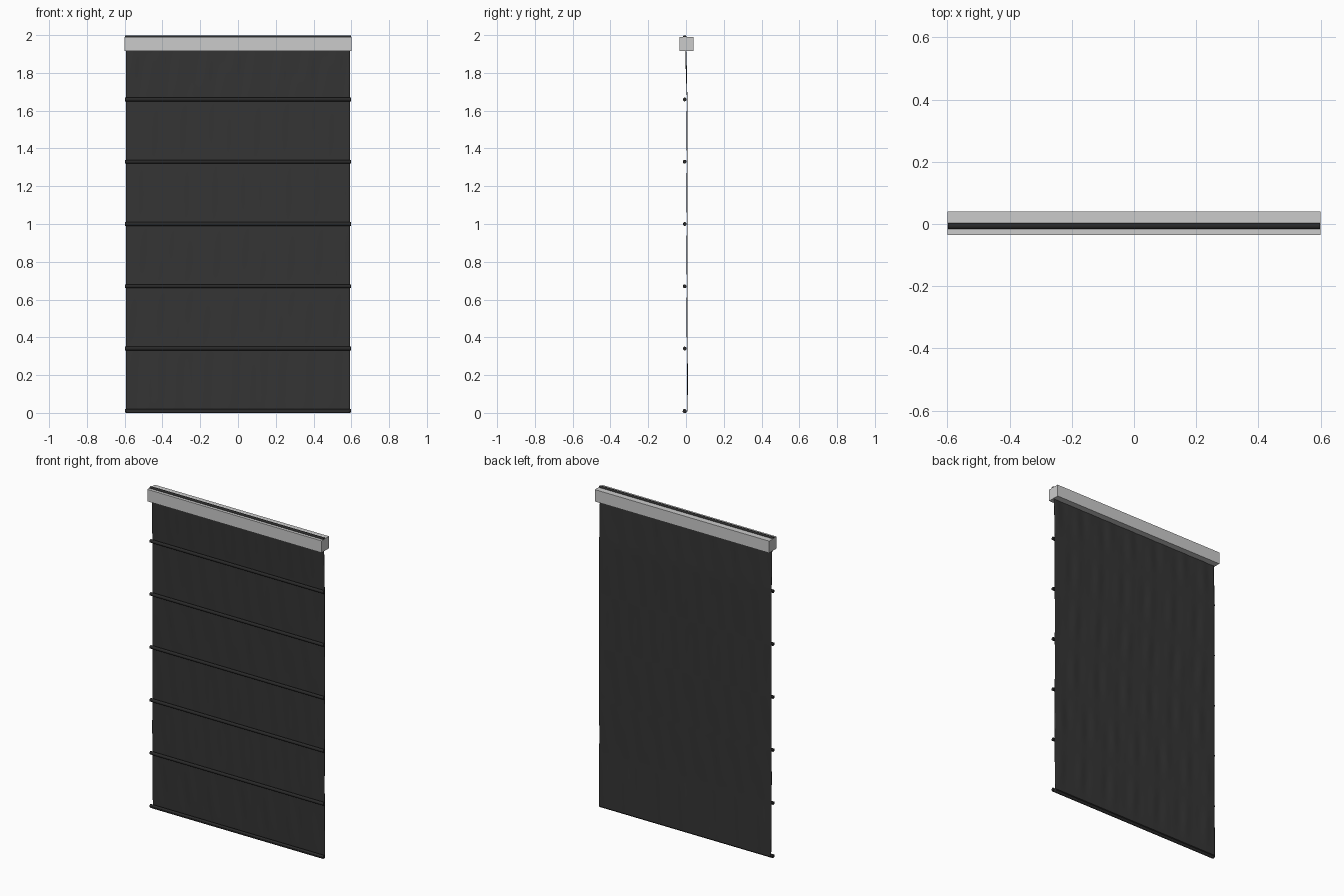
import bpy, bmesh, math
from mathutils import Matrix

cube = bpy.data.objects.get("Cube")
if cube:
    bpy.data.objects.remove(cube, do_unlink=True)


def make_material(name, colour):
    m = bpy.data.materials.new(name)
    m.use_nodes = True
    m.diffuse_color = colour
    m.node_tree.nodes["Principled BSDF"].inputs["Base Color"].default_value = colour
    return m


charcoal = make_material("charcoal fabric", (0.035, 0.035, 0.035, 1))
dark = make_material("dark rod", (0.022, 0.022, 0.022, 1))
grey = make_material("light grey rail", (0.6, 0.6, 0.6, 1))


def add_object(name, bm, material, smooth=False):
    mesh = bpy.data.meshes.new(name)
    bmesh.ops.recalc_face_normals(bm, faces=bm.faces)
    bm.to_mesh(mesh)
    bm.free()
    mesh.materials.append(material)
    ob = bpy.data.objects.new(name, mesh)
    bpy.context.scene.collection.objects.link(ob)
    if smooth:
        bpy.ops.object.select_all(action='DESELECT')
        ob.select_set(True)
        bpy.context.view_layer.objects.active = ob
        bpy.ops.object.shade_smooth_by_angle(angle=math.radians(40))
    return ob


ROD_R, ROD_Y = 0.010, -0.007
BOTTOM, TOP, PANELS = 0.011, 1.989, 6
STEP = (TOP - BOTTOM) / PANELS
HALF_W = 0.593

# Headrail
bm = bmesh.new()
bmesh.ops.create_cube(bm, size=1, matrix=Matrix.Translation((0, 0.002, 1.953))
                      @ Matrix.Diagonal((1.2, 0.075, 0.074, 1)))
add_object("headrail", bm, grey)

# Horizontal rods, one at each fold and at both ends
for i in range(PANELS + 1):
    bm = bmesh.new()
    bmesh.ops.create_cone(bm, cap_ends=True, segments=16, radius1=ROD_R, radius2=ROD_R, depth=1.196,
                          matrix=Matrix.Translation((0, ROD_Y, BOTTOM + i * STEP))
                          @ Matrix.Rotation(math.pi / 2, 4, 'Y'))
    add_object(f"rod_{i + 1}", bm, dark, True)


# Fabric sheet: gentle vertical ripples that fade out at the rods
def sheet_y(x, z):
    t = (z - BOTTOM) / STEP
    base = 0.006 + 0.004 * max(0, 1 - t)
    if t > PANELS - 1:
        base -= 0.009 * (t - PANELS + 1)
    loose = math.sin(math.pi * (t % 1))
    ripple = math.sin(x * 47 + 1.3 * math.sin(t * 1.7)) + 0.5 * math.sin(x * 81 + t)
    return base + 0.0013 * loose * ripple


COLS, ROWS = 120, 72
bm = bmesh.new()
profile = [(None, BOTTOM + (TOP - BOTTOM) * r / ROWS) for r in range(ROWS + 1)]
# Hem wrapped around the bottom rod
hem = [(ROD_Y + 0.011 * math.cos(a), BOTTOM + 0.011 * math.sin(a))
       for a in (math.radians(-15 * k) for k in range(12, 0, -1))]
grid = []
for y, z in hem + profile:
    row = []
    for c in range(COLS + 1):
        x = HALF_W * (2 * c / COLS - 1)
        row.append(bm.verts.new((x, sheet_y(x, z) if y is None else y, z)))
    grid.append(row)
for lower, upper in zip(grid, grid[1:]):
    for c in range(COLS):
        bm.faces.new((lower[c], lower[c + 1], upper[c + 1], upper[c]))
fabric = add_object("fabric_sheet", bm, charcoal, True)
solid = fabric.modifiers.new("thickness", 'SOLIDIFY')
solid.thickness = 0.002
solid.offset = 0
